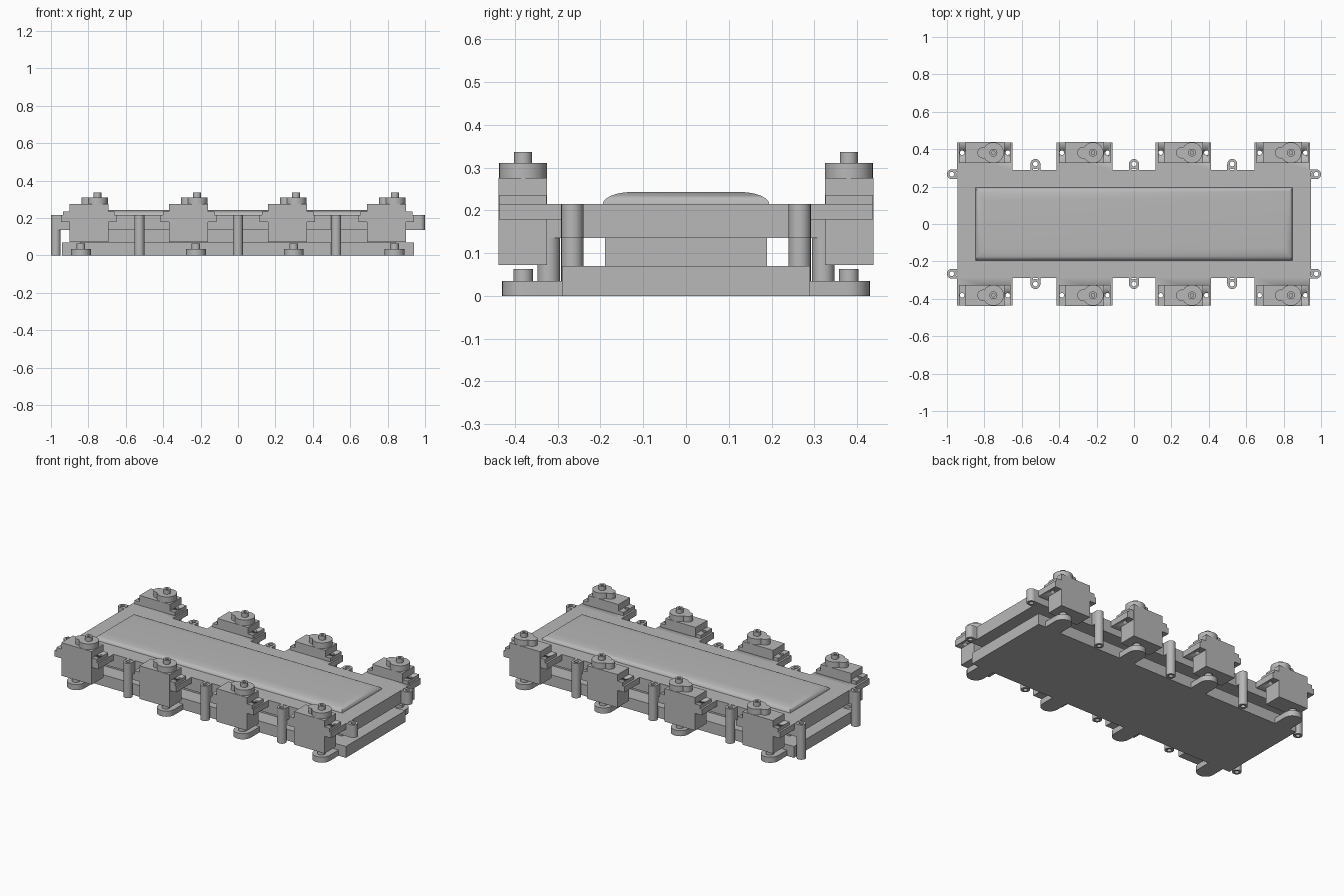
import bpy, bmesh, math

if "Cube" in bpy.data.objects:
    bpy.data.objects.remove(bpy.data.objects["Cube"])

grey = bpy.data.materials.new("plain grey")
grey.use_nodes = True
grey.diffuse_color = (0.48, 0.48, 0.48, 1)
grey.node_tree.nodes["Principled BSDF"].inputs["Base Color"].default_value = (0.48, 0.48, 0.48, 1)


def finish(name, bm, smooth=True):
    bmesh.ops.recalc_face_normals(bm, faces=bm.faces)
    mesh = bpy.data.meshes.new(name)
    bm.to_mesh(mesh)
    bm.free()
    mesh.materials.append(grey)
    obj = bpy.data.objects.new(name, mesh)
    bpy.context.collection.objects.link(obj)
    if smooth:
        bpy.ops.object.select_all(action='DESELECT')
        obj.select_set(True)
        bpy.context.view_layer.objects.active = obj
        bpy.ops.object.shade_smooth_by_angle(angle=math.radians(35))
    return obj


def prism(name, outline, z0, z1):
    """Extrude a plan outline upward."""
    bm = bmesh.new()
    face = bm.faces.new([bm.verts.new((x, y, z0)) for x, y in outline])
    top = bmesh.ops.extrude_face_region(bm, geom=[face])["geom"]
    for v in top:
        if isinstance(v, bmesh.types.BMVert):
            v.co.z = z1
    return finish(name, bm)


def box(name, x0, x1, y0, y1, z0, z1):
    return prism(name, [(x0, y0), (x1, y0), (x1, y1), (x0, y1)], z0, z1)


def arc(x, y, r, start, end, n=16):
    angles = [math.radians(start + (end - start) * i / n) for i in range(n + 1)]
    return [(x + r * math.cos(a), y + r * math.sin(a)) for a in angles]


def disc(name, x, y, r, z0, z1):
    return prism(name, arc(x, y, r, 0, 360, 32)[:-1], z0, z1)


def tube(name, x, y, r, hole, z0, z1, n=24):
    bm = bmesh.new()
    loops = []
    for rad, z in ((r, z0), (r, z1), (hole, z1), (hole, z0)):
        loops.append([bm.verts.new((px, py, z)) for px, py in arc(x, y, rad, 0, 360, n)[:-1]])
    for k in range(4):
        a, b = loops[k], loops[(k + 1) % 4]
        for i in range(n):
            j = (i + 1) % n
            bm.faces.new((a[i], a[j], b[j], b[i]))
    return finish(name, bm)


def drill(obj, x, y, r, z0, z1):
    cutter = disc(obj.name + "_cutter", x, y, r, z0, z1)
    cutter.hide_render = True
    cutter.hide_viewport = True
    mod = obj.modifiers.new("hole", 'BOOLEAN')
    mod.operation = 'DIFFERENCE'
    mod.solver = 'EXACT'
    mod.object = cutter
    bpy.context.view_layer.objects.active = obj
    cutter.hide_viewport = False
    bpy.ops.object.modifier_apply(modifier=mod.name)
    bpy.data.objects.remove(cutter)


# Main slabs
box("base_slab", -0.94, 0.94, -0.29, 0.29, 0, 0.07)
box("core_block", -0.845, 0.845, -0.19, 0.19, 0.07, 0.135)
box("deck_plate", -0.945, 0.945, -0.29, 0.29, 0.135, 0.215)

# Raised lid with rounded shoulders
bm = bmesh.new()
rings = []
for i in range(7):
    t = math.radians(90 * i / 6)
    inset = 1 - math.cos(t)
    hx, hy, z = 0.848 - 0.045 * inset, 0.195 - 0.07 * inset, 0.214 + 0.029 * math.sin(t)
    rings.append([bm.verts.new((a * hx, b * hy, z)) for a, b in ((-1, -1), (1, -1), (1, 1), (-1, 1))])
for a, b in zip(rings, rings[1:]):
    for i in range(4):
        j = (i + 1) % 4
        bm.faces.new((a[i], a[j], b[j], b[i]))
bm.faces.new(rings[-1])
bm.faces.new(rings[0][::-1])
finish("domed_lid", bm)

SERVOS = (-0.797, -0.264, 0.265, 0.794)
TABS = (-0.84, -0.225, 0.298, 0.837)

for s, side in ((1, "back"), (-1, "front")):
    def sbox(name, x0, x1, y0, y1, z0, z1):
        return box(f"{side}_{name}", x0, x1, s * y0, s * y1, z0, z1)

    yc = s * 0.381

    # Motors with bracket, ears, gear housing and shaft
    for n, cx in enumerate(SERVOS, 1):
        sx = cx + 0.045
        bracket = sbox(f"motor_bracket_{n}", cx - 0.15, cx + 0.148, 0.285, 0.437, 0.178, 0.215)
        ears = sbox(f"motor_ears_{n}", cx - 0.138, cx + 0.138, 0.326, 0.437, 0.215, 0.236)
        for hx in (cx - 0.122, cx + 0.122):
            for part in (bracket, ears):
                drill(part, hx, yc, 0.012, 0.15, 0.26)
        sbox(f"motor_body_{n}", cx - 0.104, cx + 0.104, 0.325, 0.438, 0.072, 0.276)
        disc(f"{side}_gear_housing_{n}", sx, yc, 0.056, 0.276, 0.311)
        disc(f"{side}_small_gear_housing_{n}", sx - 0.055, yc, 0.03, 0.276, 0.311)
        tube(f"{side}_motor_shaft_{n}", sx, yc, 0.021, 0.009, 0.311, 0.336)

    # Pivot tabs on the base
    for n, tx in enumerate(TABS, 1):
        w = 0.053
        end = [(x, s * y) for x, y in arc(tx, 0.377, w, 0, 180)]
        prism(f"{side}_pivot_tab_{n}", [(tx + w, s * 0.285)] + end + [(tx - w, s * 0.285)], 0, 0.035)
        disc(f"{side}_pivot_pin_{n}", tx, yc, 0.023, 0.035, 0.063)

    # Tall mounting posts along the sides
    for n, px in enumerate((-0.527, 0, 0.525), 1):
        tube(f"{side}_side_post_{n}", px, s * 0.321, 0.0265, 0.013, 0, 0.215)
        for e in (-1, 1):
            sbox(f"side_post_web_{n}_{e + 1}", px + e * 0.013, px + e * 0.0265, 0.285, 0.321, 0.135, 0.215)

    # End posts: tall at one end, short at the other
    for e, name, z0 in ((-1, "right", 0), (1, "left", 0.135)):
        py = s * 0.266
        tube(f"{side}_{name}_end_post", e * 0.974, py, 0.026, 0.013, z0, 0.215)
        for k in (-1, 1):
            sbox(f"{name}_end_post_web_{k + 1}", e * 0.94, e * 0.974,
                 0.266 + k * 0.013, 0.266 + k * 0.0255, 0.135, 0.215)
